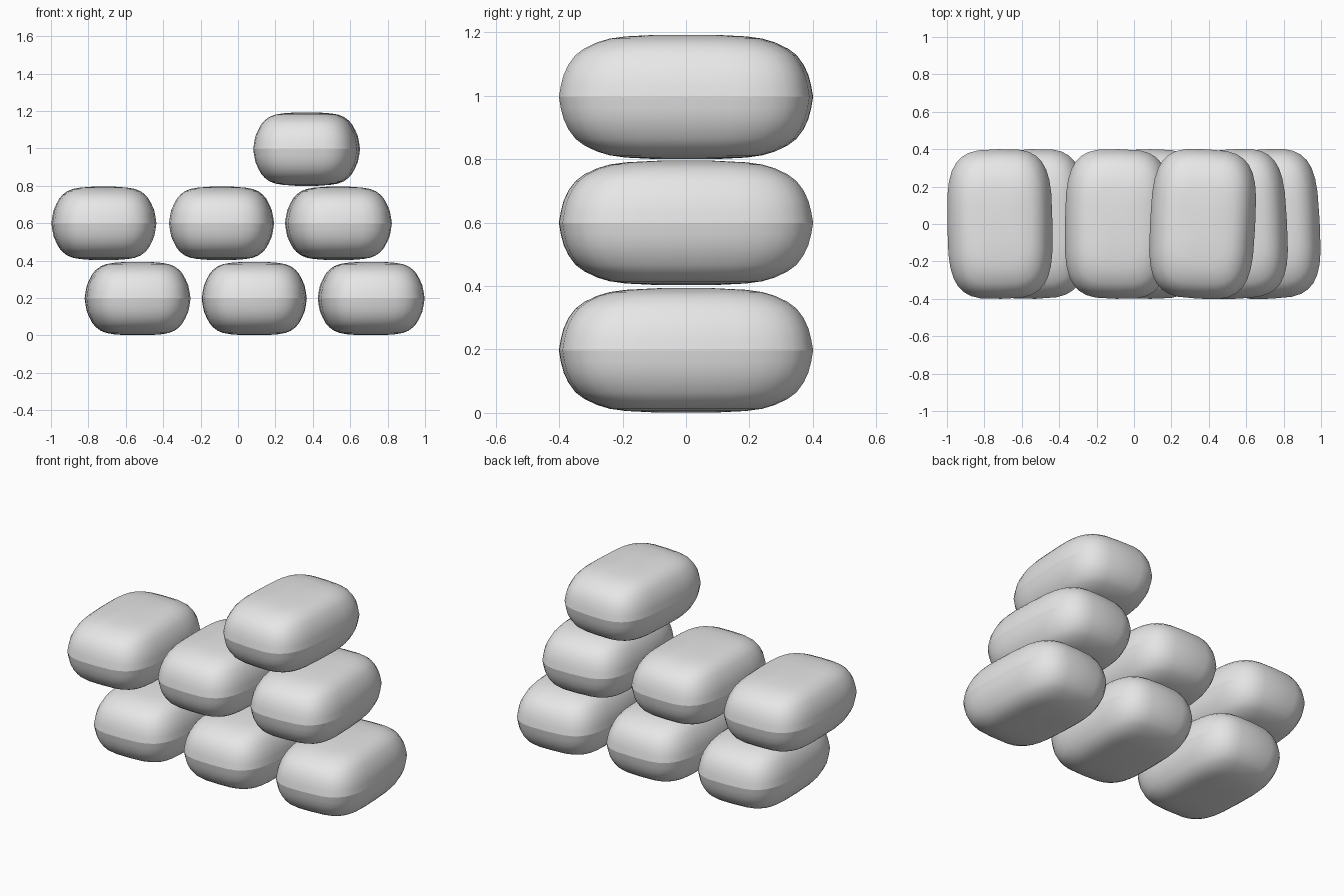
import bpy
import bmesh
import math

if "Cube" in bpy.data.objects:
    bpy.data.objects.remove(bpy.data.objects["Cube"])

HALF_X, HALF_Y = 0.281, 0.40

# Upper half of the sack: height above the seam, inset in x, inset in y
PROFILE = [
    (0.0, 0.0, 0.0),
    (0.035, 0.005, 0.006),
    (0.070, 0.012, 0.015),
    (0.102, 0.026, 0.030),
    (0.132, 0.042, 0.052),
    (0.153, 0.060, 0.080),
    (0.172, 0.085, 0.120),
    (0.184, 0.115, 0.160),
    (0.191, 0.155, 0.210),
    (0.196, 0.220, 0.310),
]
SEGMENTS = 32
POWER = 2 / 3.5

fabric = bpy.data.materials.new("grey fabric")
fabric.diffuse_color = (0.8, 0.8, 0.8, 1)
fabric.use_nodes = True
fabric.node_tree.nodes["Principled BSDF"].inputs["Base Color"].default_value = fabric.diffuse_color


def rounded_ring(bm, half_x, half_y, z):
    ring = []
    for i in range(SEGMENTS):
        c = math.cos(2 * math.pi * i / SEGMENTS)
        s = math.sin(2 * math.pi * i / SEGMENTS)
        x = math.copysign(abs(c) ** POWER, c) * half_x
        y = math.copysign(abs(s) ** POWER, s) * half_y
        ring.append(bm.verts.new((x, y, z)))
    return ring


def sack_mesh():
    bm = bmesh.new()
    # Rings from the bottom panel, over the seam, to the top panel
    levels = [(-z, dx, dy) for z, dx, dy in reversed(PROFILE[1:])] + PROFILE
    rings = [rounded_ring(bm, HALF_X - dx, HALF_Y - dy, z) for z, dx, dy in levels]
    for low, high in zip(rings, rings[1:]):
        for i in range(SEGMENTS):
            j = (i + 1) % SEGMENTS
            bm.faces.new((low[i], low[j], high[j], high[i]))
    bm.faces.new(rings[0][::-1])
    bm.faces.new(rings[-1])
    for face in bm.faces:
        face.smooth = True
    # Crisp seam around the middle
    for edge in bm.edges:
        if all(abs(v.co.z) < 1e-6 for v in edge.verts):
            edge.smooth = False
    mesh = bpy.data.meshes.new("sack")
    bm.to_mesh(mesh)
    bm.free()
    mesh.materials.append(fabric)
    return mesh


# Stacked rows: name, height of seam, (x position, turn in degrees)
ROWS = [
    ("bottom_sack", 0.197, [(-0.537, 2), (0.087, 0), (0.712, 3)]),
    ("middle_sack", 0.599, [(-0.717, 1), (-0.088, -1), (0.537, 3)]),
    ("top_sack", 0.996, [(0.367, -3)]),
]
mesh = sack_mesh()
for name, z, places in ROWS:
    for n, (x, turn) in enumerate(places, 1):
        sack = bpy.data.objects.new(f"{name}_{n}", mesh)
        sack.location = (x, 0, z)
        sack.rotation_euler.z = math.radians(turn)
        bpy.context.collection.objects.link(sack)
